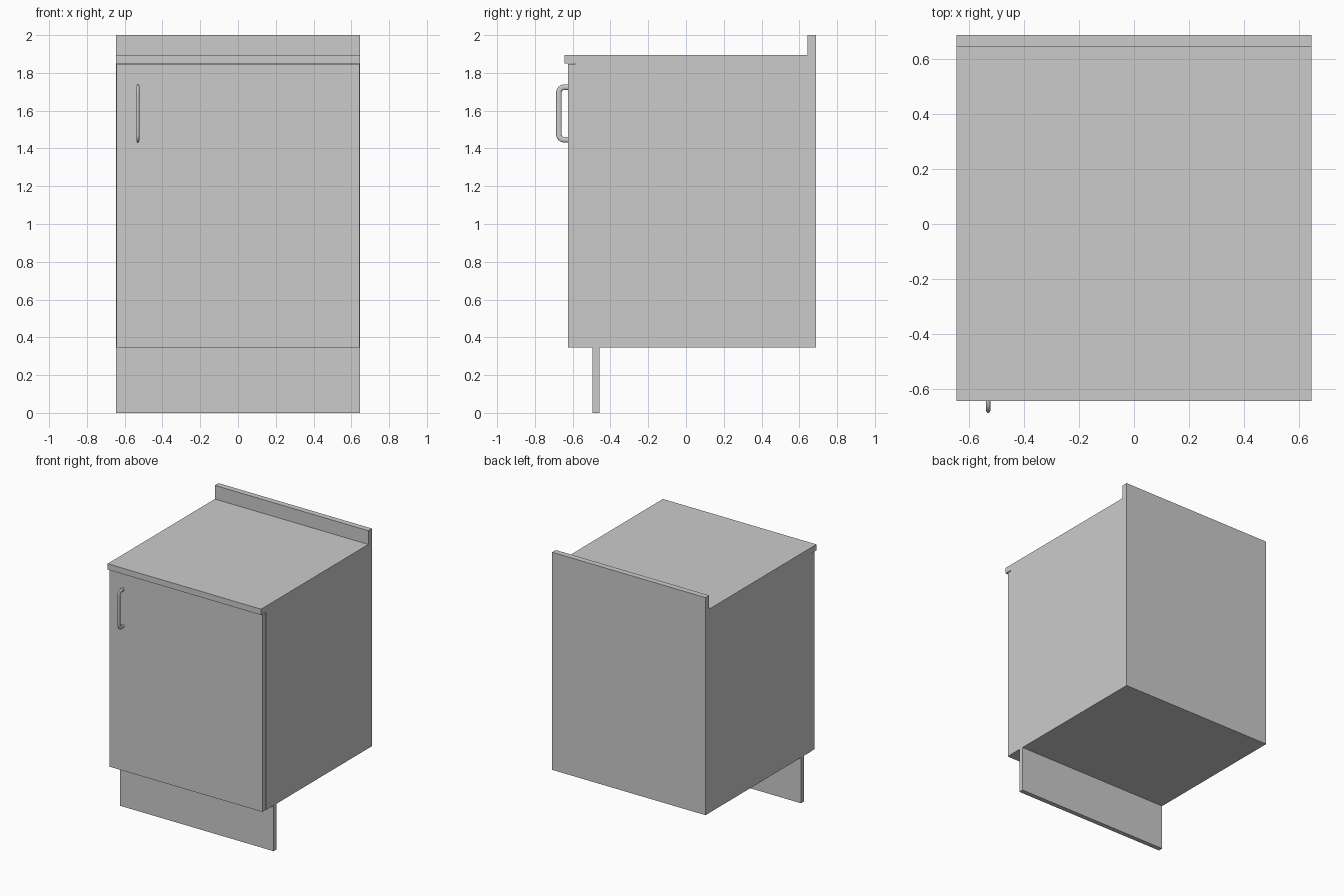
import bpy, bmesh, math
from mathutils import Vector

if "Cube" in bpy.data.objects:
    bpy.data.objects.remove(bpy.data.objects["Cube"])

HALF = 0.645  # half width of the cabinet


def finish(bm, name):
    bmesh.ops.recalc_face_normals(bm, faces=bm.faces[:])
    mesh = bpy.data.meshes.new(name)
    bm.to_mesh(mesh)
    bm.free()
    ob = bpy.data.objects.new(name, mesh)
    bpy.context.collection.objects.link(ob)
    return ob


def extrude_profile(name, profile, half_width):
    """Extrude a (y, z) outline symmetrically along x."""
    bm = bmesh.new()
    face = bm.faces.new([bm.verts.new((-half_width, y, z)) for y, z in profile])
    new = bmesh.ops.extrude_face_region(bm, geom=[face])["geom"]
    bmesh.ops.translate(bm, vec=(2 * half_width, 0, 0),
                        verts=[v for v in new if isinstance(v, bmesh.types.BMVert)])
    return finish(bm, name)


def slab(name, y0, y1, z0, z1, half_width):
    return extrude_profile(name, [(y0, z0), (y1, z0), (y1, z1), (y0, z1)], half_width)


# Cabinet body with worktop lip and rear upstand in one side profile
extrude_profile("cabinet_body", [
    (-0.585, 0.347), (0.687, 0.347), (0.687, 2.0), (0.643, 2.0),
    (0.643, 1.896), (-0.644, 1.896), (-0.644, 1.851), (-0.585, 1.851)], HALF)

# Door and recessed plinth
slab("door", -0.624, -0.585, 0.347, 1.847, HALF - 0.003)
slab("plinth", -0.494, -0.459, 0.0, 0.347, HALF)

# Handle: flat oval section swept along a rounded bracket path
Y_DOOR, Y_OUT, Z_LOW, Z_HIGH, R = -0.622, -0.673, 1.446, 1.724, 0.028
path = [(Y_DOOR, Z_LOW, math.pi / 2)]
for cz, start in ((Z_LOW + R, -math.pi / 2), (Z_HIGH - R, 0)):
    for i in range(7):
        a = start + i * math.pi / 12
        path.append((Y_OUT + R - R * math.cos(a), cz + R * math.sin(a), -a))
path.append((Y_DOOR, Z_HIGH, -math.pi / 2))

bm = bmesh.new()
SIDES, rings = 16, []
for y, z, a in path:
    # in-plane normal, perpendicular to the path direction
    normal = Vector((0, -math.cos(a), -math.sin(a)))
    ring = []
    for k in range(SIDES):
        t = 2 * math.pi * k / SIDES
        co = Vector((-0.53, y, z)) + normal * 0.0145 * math.cos(t)
        co.x += 0.0085 * math.sin(t)
        ring.append(bm.verts.new(co))
    rings.append(ring)
for r0, r1 in zip(rings, rings[1:]):
    for k in range(SIDES):
        n = (k + 1) % SIDES
        bm.faces.new((r0[k], r0[n], r1[n], r1[k]))
bm.faces.new(rings[0])
bm.faces.new(rings[-1])
handle = finish(bm, "handle")
bpy.context.view_layer.objects.active = handle
handle.select_set(True)
bpy.ops.object.shade_smooth_by_angle(angle=math.radians(40))
